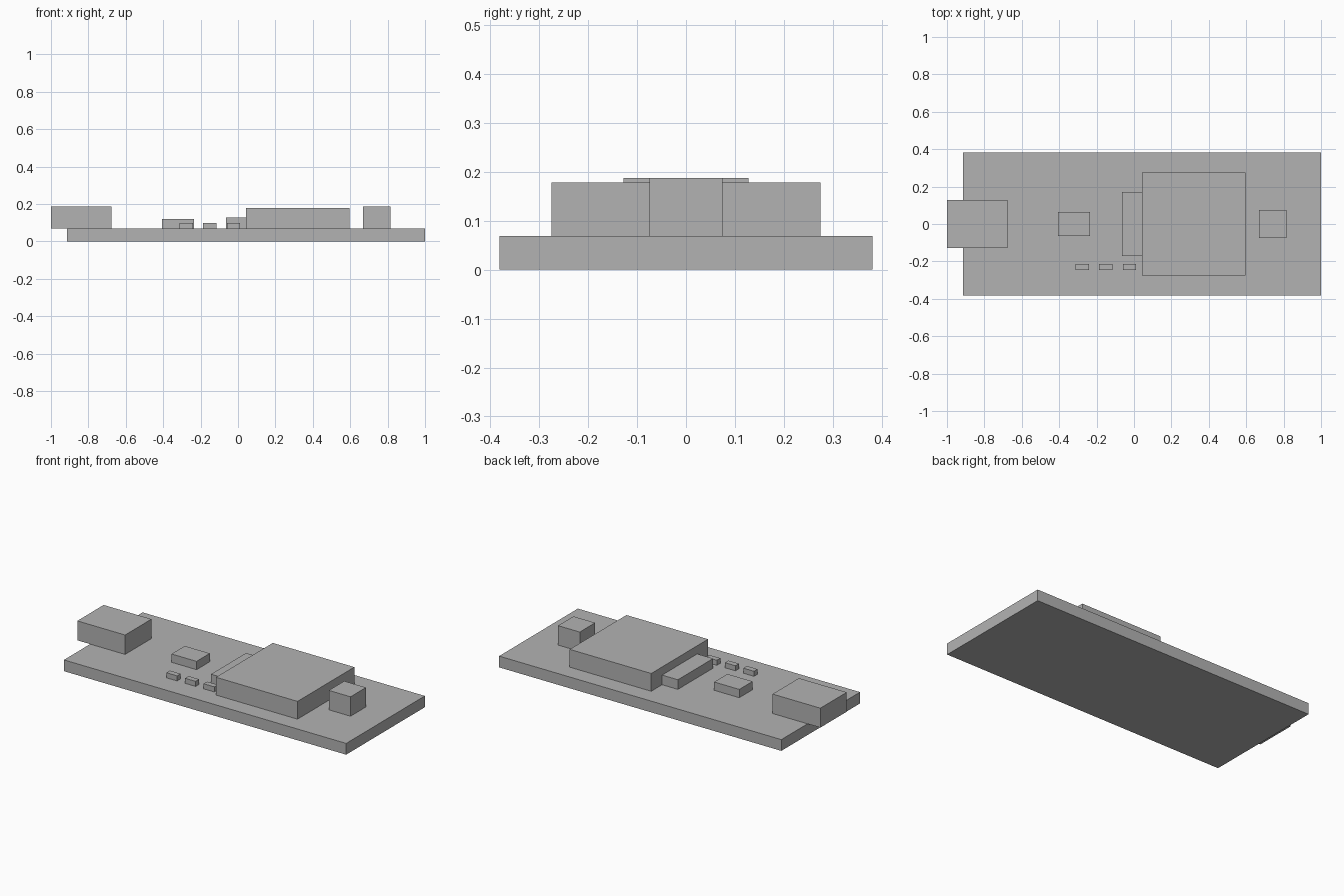
import bpy
import bmesh
from mathutils import Matrix, Vector

cube = bpy.data.objects.get("Cube")
if cube:
    bpy.data.objects.remove(cube, do_unlink=True)

# One plain grey for every part
grey = bpy.data.materials.new("plain grey")
grey.use_nodes = True
colour = (0.45, 0.45, 0.45, 1)
grey.diffuse_color = colour
grey.node_tree.nodes["Principled BSDF"].inputs["Base Color"].default_value = colour

BOARD_TOP = 0.069


def block(name, x0, x1, depth, top, y=0, bottom=BOARD_TOP):
    """Sharp-edged box spanning x0..x1 and bottom..top, centred on y."""
    size = Vector((x1 - x0, depth, top - bottom))
    centre = Vector(((x0 + x1) / 2, y, (top + bottom) / 2))
    bm = bmesh.new()
    bmesh.ops.create_cube(bm, size=1, matrix=Matrix.Diagonal(size).to_4x4())
    mesh = bpy.data.meshes.new(name)
    bm.to_mesh(mesh)
    bm.free()
    mesh.materials.append(grey)
    obj = bpy.data.objects.new(name, mesh)
    obj.location = centre
    bpy.context.collection.objects.link(obj)
    return obj


# Circuit board
block("circuit_board", -0.913, 1.0, 0.762, BOARD_TOP, bottom=0)

# Large parts along the centre line
block("port_connector", -1.0, -0.676, 0.255, 0.188)
block("regulator_chip", -0.406, -0.236, 0.128, 0.12)
block("edge_strip", -0.064, 0.043, 0.34, 0.128)
block("main_module", 0.043, 0.596, 0.55, 0.178)
block("end_button", 0.668, 0.815, 0.149, 0.188)

# Row of small components
for i in range(3):
    x = -0.312 + i * 0.126
    block(f"small_component_{i + 1}", x, x + 0.072, 0.034, 0.1, y=-0.23)
